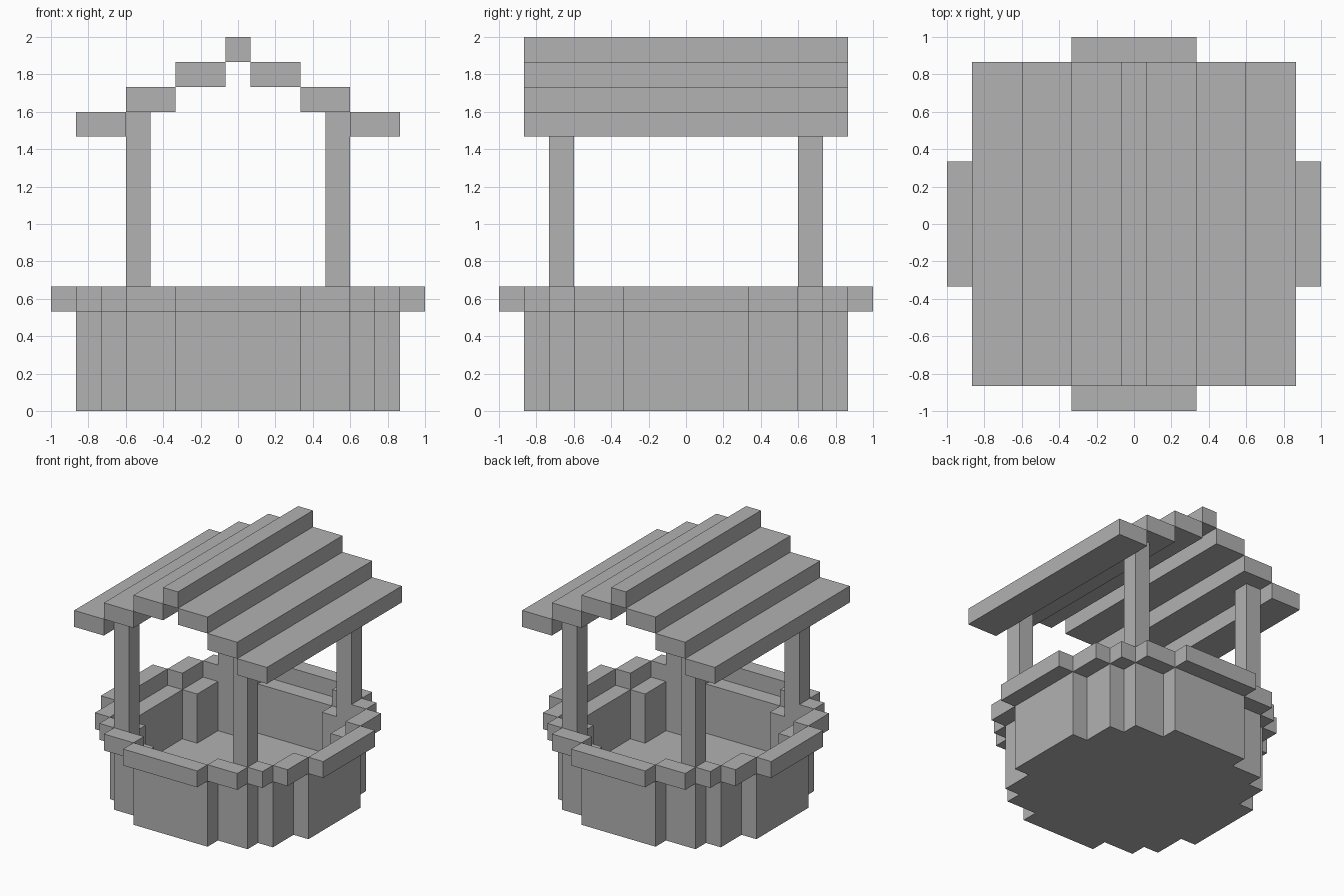
import bpy
import bmesh

U = 2 / 15  # one block; all sizes below are in blocks

if "Cube" in bpy.data.objects:
    bpy.data.objects.remove(bpy.data.objects["Cube"], do_unlink=True)

grey = bpy.data.materials.new("stone_grey")
grey.use_nodes = True
grey.diffuse_color = (0.445, 0.445, 0.445, 1)
grey.node_tree.nodes["Principled BSDF"].inputs["Base Color"].default_value = grey.diffuse_color


def finish(name, bm):
    """Turn a block-sized bmesh into a scaled, flat-shaded object."""
    bmesh.ops.scale(bm, vec=(U, U, U), verts=bm.verts)
    bmesh.ops.recalc_face_normals(bm, faces=bm.faces)
    mesh = bpy.data.meshes.new(name)
    bm.to_mesh(mesh)
    bm.free()
    mesh.materials.append(grey)
    obj = bpy.data.objects.new(name, mesh)
    bpy.context.collection.objects.link(obj)


def add_box(bm, x, y, z):
    """Add a box given its (low, high) range on each axis."""
    made = bmesh.ops.create_cube(bm, size=1)["verts"]
    for v in made:
        v.co = [r[0] if c < 0 else r[1] for c, r in zip(v.co, (x, y, z))]


def flip(r, sign):
    return r if sign > 0 else (-r[1], -r[0])


def add_ring(name, radius, z, corners):
    """Stepped ring: four long sides plus corner boxes mirrored to each quarter."""
    bm = bmesh.new()
    long_side, edge = (-2.5, 2.5), (radius - 0.5, radius + 0.5)
    for s in (1, -1):
        add_box(bm, long_side, flip(edge, s), z)
        add_box(bm, flip(edge, s), long_side, z)
        for t in (1, -1):
            for x, y in corners:
                add_box(bm, flip(x, s), flip(y, t), z)
    finish(name, bm)


# Well wall and the overhanging rim around its top
step = (2.5, 4.5)
add_ring("well_wall", 6, (0, 4), [(step, (4.5, 5.5)), ((4.5, 5.5), step)])
add_ring("well_rim", 7, (4, 5),
         [(step, (5.5, 6.5)), ((5.5, 6.5), step), ((4.5, 5.5), (4.5, 5.5))])

# Floor filling the inside of the wall
quarter = [(5.5, 2.5), (4.5, 2.5), (4.5, 4.5), (2.5, 4.5), (2.5, 5.5)]
half = quarter + [(-x, y) for x, y in reversed(quarter)]
outline = half + [(-x, -y) for x, y in half]
bm = bmesh.new()
base = bm.faces.new([bm.verts.new((x, y, 0)) for x, y in outline])
top = bmesh.ops.extrude_face_region(bm, geom=[base], use_keep_orig=True)["geom"]
bmesh.ops.translate(bm, vec=(0, 0, 1),
                    verts=[g for g in top if isinstance(g, bmesh.types.BMVert)])
finish("well_floor", bm)

# Four roof posts standing on the wall
for s, side in ((1, "left"), (-1, "right")):
    for t, end in ((1, "back"), (-1, "front")):
        bm = bmesh.new()
        add_box(bm, flip((3.5, 4.5), s), flip((4.5, 5.5), t), (4, 12))
        finish(f"{end}_{side}_post", bm)

# Stepped roof planks, rising to the ridge
depth = (-6.5, 6.5)
for i in range(3):
    for s, side in ((1, "left"), (-1, "right")):
        bm = bmesh.new()
        add_box(bm, flip((4.5 - 2 * i, 6.5 - 2 * i), s), depth, (11 + i, 12 + i))
        finish(f"{side}_roof_plank_{i + 1}", bm)
bm = bmesh.new()
add_box(bm, (-0.5, 0.5), depth, (14, 15))
finish("roof_ridge", bm)
